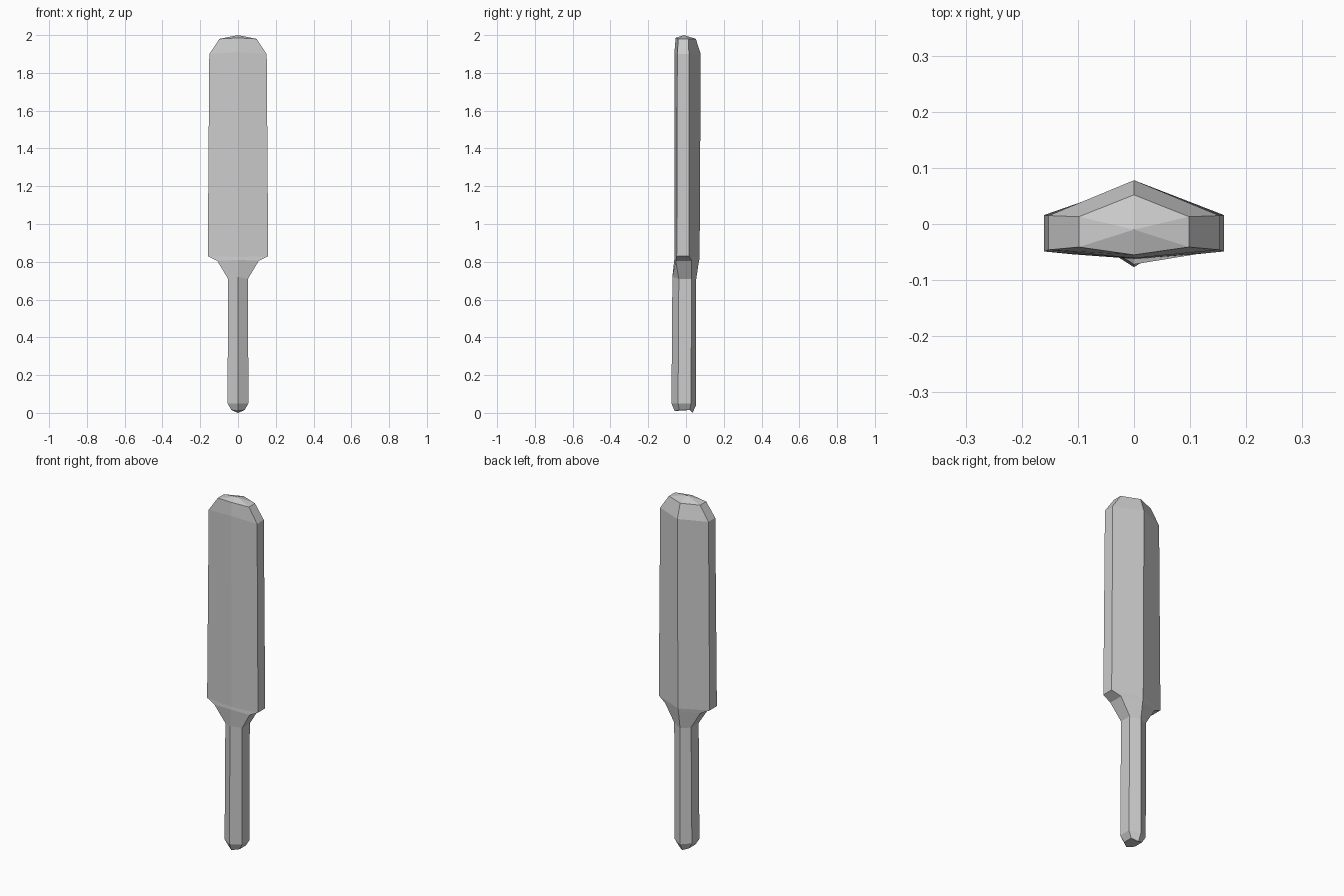
import bpy
import bmesh

old = bpy.data.objects.get("Cube")
if old:
    bpy.data.objects.remove(old, do_unlink=True)

grey = bpy.data.materials.new("plain_grey")
grey.use_nodes = True
colour = (0.6, 0.6, 0.6, 1)
grey.diffuse_color = colour
grey.node_tree.nodes["Principled BSDF"].inputs["Base Color"].default_value = colour


def ring(bm, half, front, side_front, side_back, back, z_side, z_front, z_back):
    """Six-sided section: a ridge front and back, an upright edge face each side."""
    points = [(0, front, z_front), (half, side_front, z_side), (half, side_back, z_side),
              (0, back, z_back), (-half, side_back, z_side), (-half, side_front, z_side)]
    return [bm.verts.new(p) for p in points]


def loft(name, sections, hub=None):
    """Skin the sections from bottom to top, with a flat base and an optional peaked top."""
    bm = bmesh.new()
    rings = [ring(bm, *s) for s in sections]
    for low, high in zip(rings, rings[1:]):
        for i in range(6):
            j = (i + 1) % 6
            bm.faces.new((low[i], low[j], high[j], high[i]))
    bm.faces.new(rings[0][::-1])
    if hub:
        peak = bm.verts.new(hub)
        top = rings[-1]
        for i in range(6):
            bm.faces.new((top[i], top[(i + 1) % 6], peak))
    else:
        bm.faces.new(rings[-1])
    bmesh.ops.recalc_face_normals(bm, faces=bm.faces)
    mesh = bpy.data.meshes.new(name)
    bm.to_mesh(mesh)
    bm.free()
    mesh.materials.append(grey)
    obj = bpy.data.objects.new(name, mesh)
    bpy.context.collection.objects.link(obj)


# Columns: half width, y of front, side front, side back, back; z of sides, front, back
loft("paddle", [
    # handle with a chamfered butt
    (0.035, -0.06, -0.035, 0.02, 0.035, 0.015, 0.01, 0.0),
    (0.055, -0.077, -0.042, 0.026, 0.053, 0.05, 0.05, 0.04),
    (0.053, -0.072, -0.038, 0.03, 0.053, 0.71, 0.72, 0.70),
    # flared shoulder
    (0.11, -0.062, -0.054, 0.03, 0.068, 0.805, 0.81, 0.80),
    # broad blade
    (0.16, -0.06, -0.049, 0.016, 0.072, 0.83, 0.825, 0.82),
    (0.152, -0.061, -0.046, 0.015, 0.078, 1.90, 1.91, 1.90),
    # bevelled tip
    (0.098, -0.055, -0.041, 0.013, 0.052, 1.98, 1.985, 1.98),
], hub=(0, -0.01, 2.0))
